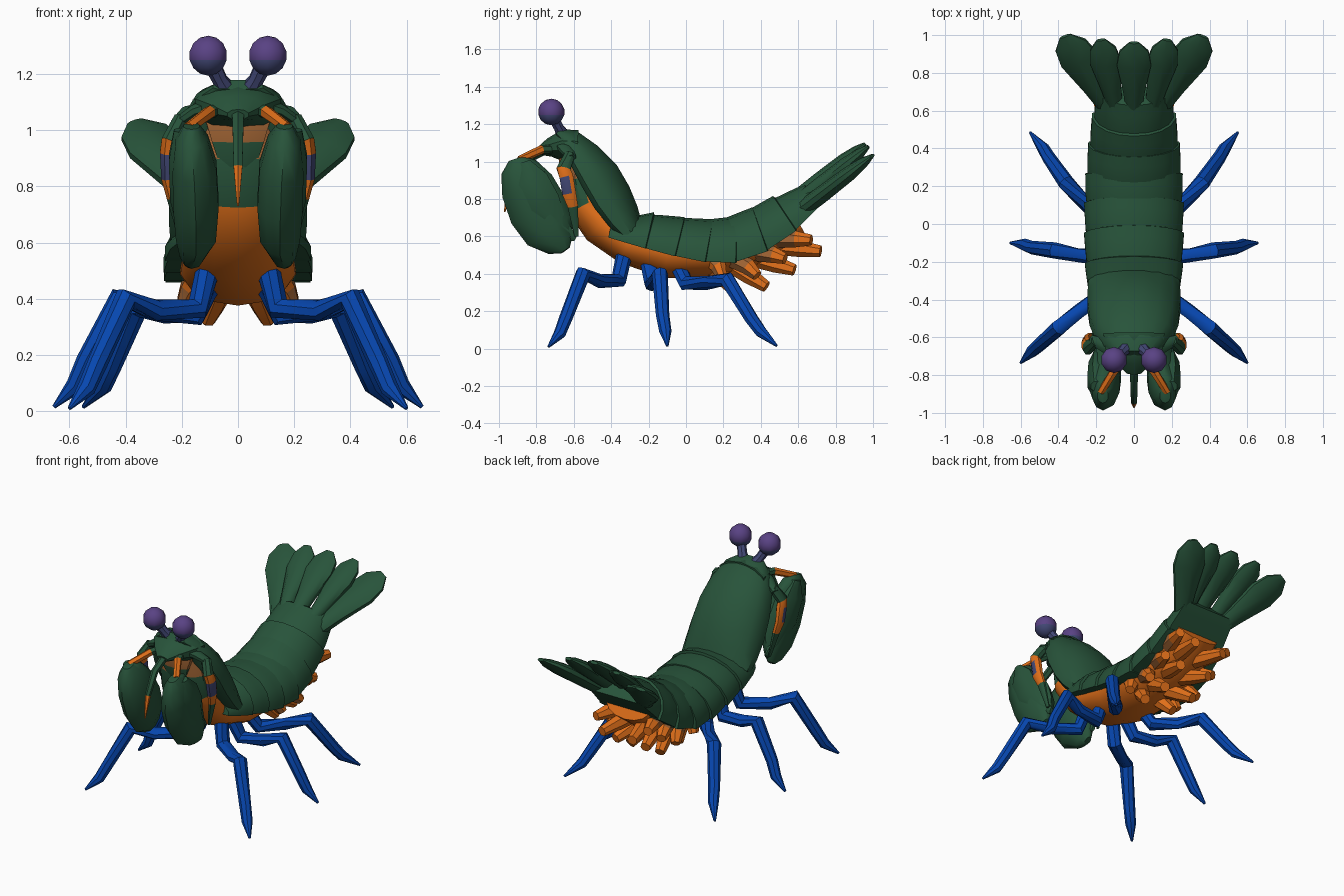
import bpy, bmesh, math
from mathutils import Vector

cube = bpy.data.objects.get("Cube")
if cube:
    bpy.data.objects.remove(cube)


def material(name, rgb):
    m = bpy.data.materials.new(name)
    m.use_nodes = True
    m.diffuse_color = (*rgb, 1)
    m.node_tree.nodes["Principled BSDF"].inputs["Base Color"].default_value = (*rgb, 1)
    return m


GREEN = material("shell green", (0.021, 0.088, 0.043))
ORANGE = material("belly orange", (0.75, 0.16, 0.01))
BROWN = material("face brown", (0.36, 0.13, 0.035))
BLUE = material("leg blue", (0.002, 0.062, 0.43))
PURPLE = material("eye purple", (0.1, 0.055, 0.23))
SLATE = material("stalk slate", (0.055, 0.065, 0.18))
built = []


def finish(name, bm, mats, rule=None):
    bmesh.ops.recalc_face_normals(bm, faces=bm.faces)
    if rule:
        for f in bm.faces:
            f.material_index = rule(f.calc_center_median())
    mesh = bpy.data.meshes.new(name)
    bm.to_mesh(mesh)
    bm.free()
    for m in mats:
        mesh.materials.append(m)
    ob = bpy.data.objects.new(name, mesh)
    bpy.context.collection.objects.link(ob)
    built.append(ob)


def loft(name, rings, mats, n=8, side=(1, 0, 0), floor=-1.0, flip=1, rule=None):
    """Skin elliptical rings (x, y, z, half width, half depth) along a path."""
    bm = bmesh.new()
    pts = [Vector((r[0] * flip, r[1], r[2])) for r in rings]
    hint = Vector((side[0] * flip, side[1], side[2]))
    loops = []
    for i, (p, r) in enumerate(zip(pts, rings)):
        t = (pts[min(i + 1, len(pts) - 1)] - pts[max(i - 1, 0)]).normalized()
        u = (hint - t * hint.dot(t)).normalized()
        v = u.cross(t) * flip
        loop = []
        for k in range(n):
            a = math.tau * (k + 0.5) / n
            loop.append(bm.verts.new(p + u * r[3] * math.cos(a) + v * r[4] * max(math.sin(a), floor)))
        loops.append(loop)
    for a, b in zip(loops, loops[1:]):
        for k in range(n):
            bm.faces.new((a[k], a[(k + 1) % n], b[(k + 1) % n], b[k]))
    bm.faces.new(loops[0])
    bm.faces.new(loops[-1])
    finish(name, bm, mats, rule)


def pair(name, rings, mats, **kw):
    for label, s in (("left_", 1), ("right_", -1)):
        loft(label + name, rings, mats, flip=s, **kw)


def tube(points, radii):
    return [(*p, r, r) for p, r in zip(points, radii)]


# Soft underside from throat to tail, with a green collar
loft("belly", [(0, -.59, 1.06, .13, .06), (0, -.575, .91, .16, .08), (0, -.54, .77, .17, .1),
               (0, -.45, .67, .185, .12), (0, -.31, .565, .2, .115), (0, -.1, .52, .21, .145),
               (0, .15, .52, .215, .14), (0, .4, .57, .205, .13), (0, .6, .68, .16, .09)],
     [ORANGE, GREEN, BROWN], n=14,
     rule=lambda c: 2 if c.z > .92 else int(c.z > .74 and c.y < -.55))

# Overlapping back plates: y, lower edge, crest, half width
stations = [(-.4, .6, .69, .24), (-.23, .56, .725, .255), (-.07, .52, .705, .26), (.09, .49, .69, .26),
            (.25, .485, .7, .255), (.41, .54, .755, .24), (.56, .64, .835, .22), (.7, .77, .9, .19)]
for i, (a, b) in enumerate(zip(stations, stations[1:])):
    rings = []
    for t, grow in ((-.08, .93), (.25, 1.0), (.75, 1.02), (1.1, 1.03), (1.14, .94)):
        y, low, top, w = (p + (q - p) * t for p, q in zip(a, b))
        rings.append((0, y, low, w * grow, (top - low) * grow))
    loft(f"back_plate_{i + 1}", rings, [GREEN], n=18, floor=-.12)

# Rounded shield behind the head
loft("carapace", [(0, -.69, 1.155, .09, .03), (0, -.645, 1.12, .15, .075), (0, -.585, 1.02, .21, .13),
                  (0, -.51, .9, .24, .165), (0, -.44, .78, .25, .165), (0, -.37, .68, .25, .14),
                  (0, -.31, .61, .245, .1)],
     [GREEN], n=16, floor=-.35)

# Head, brow and central spike
loft("head", [(0, -.58, 1.08, .17, .09), (0, -.66, 1.085, .16, .085), (0, -.73, 1.075, .1, .05),
              (0, -.79, 1.055, .04, .02)], [GREEN], n=10)
loft("face_plate", [(0, -.64, 1.05, .13, .04), (0, -.65, .96, .1, .035), (0, -.62, .85, .06, .02)],
     [GREEN, BROWN], n=8, rule=lambda c: int(.91 < c.z < 1.03))
pair("brow", [(.05, -.67, 1.1, .04, .03), (.15, -.645, 1.07, .04, .025), (.225, -.61, 1.02, .025, .02)],
     [GREEN], side=(0, 1, 0))
loft("rostrum_spike", tube([(0, -.74, 1.07), (0, -.87, 1.0), (0, -.94, .87), (0, -.97, .73)],
                           [.025, .022, .018, .004]), [GREEN, ORANGE], n=6, rule=lambda c: int(c.z < .85))

# Eyes on stalks, slate fading in from below
pair("eye_stalk", tube([(.035, -.65, 1.13), (.065, -.68, 1.18), (.1, -.715, 1.25)], [.04, .028, .032]), [SLATE])
for label, s in (("left", 1), ("right", -1)):
    bm = bmesh.new()
    bmesh.ops.create_uvsphere(bm, u_segments=10, v_segments=7, radius=.071)
    bmesh.ops.translate(bm, verts=bm.verts, vec=(s * .106, -.72, 1.265))
    finish(label + "_eye", bm, [PURPLE, SLATE], lambda c: int(c.z < 1.24))

# Large folded claws: inner and outer lobes, hanging from jointed arms
pair("claw", [(.165, -.91, 1.015, .03, .04), (.165, -.895, .97, .06, .1), (.155, -.85, .87, .082, .145),
              (.15, -.79, .74, .085, .16), (.15, -.73, .63, .075, .14), (.165, -.67, .56, .045, .085),
              (.17, -.645, .525, .02, .03)], [GREEN], n=10)
pair("claw_outer_lobe", [(.2, -.86, 1.0, .03, .03), (.2, -.83, .9, .05, .1), (.195, -.77, .77, .05, .11),
                         (.18, -.68, .64, .03, .06), (.17, -.59, .59, .01, .02)], [GREEN])
pair("claw_link", tube([(.07, -.68, 1.07), (.1, -.77, 1.065), (.175, -.89, 1.01)], [.022, .024, .02]),
     [GREEN, ORANGE], n=6, rule=lambda c: int(c.y < -.77))
pair("claw_arm", [(.2, -.62, 1.04, .03, .03), (.245, -.655, .96, .03, .04), (.25, -.64, .92, .03, .04),
                  (.25, -.625, .83, .025, .04), (.235, -.605, .76, .02, .03), (.2, -.585, .6, .008, .012)],
     [GREEN, ORANGE, SLATE],
     rule=lambda c: 2 if .85 < c.z < .9 and c.y < -.61 else int(.76 < c.z < .97))

# Walking legs: hip, elbow, knee, shin, tip
legs = {
    "front_leg": [(.1, -.325, .53), (.145, -.36, .365), (.29, -.46, .36), (.4, -.55, .4), (.5, -.64, .17),
                  (.54, -.675, .08), (.6, -.735, .01)],
    "middle_leg": [(.1, -.2, .46), (.15, -.18, .345), (.3, -.165, .36), (.42, -.14, .4), (.54, -.125, .18),
                   (.58, -.11, .09), (.655, -.1, .015)],
    "rear_leg": [(.1, -.05, .46), (.15, 0, .35), (.26, .11, .35), (.36, .22, .37), (.45, .35, .16),
                 (.48, .4, .09), (.55, .485, .015)],
}
for name, path in legs.items():
    pair(name, tube(path, [.044, .043, .038, .043, .036, .033, .007]), [BLUE], side=(.3, 1, .2))

# Stubby swimming limbs in rows under the abdomen, brown at the outer roots
rows = [(.13, .45, .24, .325), (.26, .44, .43, .33), (.38, .48, .58, .42), (.48, .55, .72, .52)]
for i, (y, z, ty, tz) in enumerate(rows):
    my, mz = (y + ty) / 2, (z + tz) / 2
    pair(f"inner_swimmeret_{i + 1}", tube([(.06, y, z), (.085, my, mz), (.11, ty, tz)], [.05, .046, .032]),
         [ORANGE], n=7)
    pair(f"outer_swimmeret_{i + 1}", tube([(.13, y, z + .04), (.165, my - .01, mz + .05), (.19, ty - .05, tz + .06)],
                                          [.055, .045, .03]), [ORANGE, BROWN], n=7,
         rule=lambda c: int(c.y < my - .01 and c.x * c.x > .03))


# Fan of five tail blades that widen toward rounded tips
def blade(base, tip, w):
    b, t = Vector(base), Vector(tip)
    return [(*b.lerp(t, f), w * g, d) for f, g, d in
            ((0, .4, .045), (.35, .65, .045), (.7, 1, .04), (.88, .85, .028), (1, .3, .01))]


loft("tail_center_blade", blade((0, .58, .79), (0, .96, 1.095), .095), [GREEN], n=10)
pair("tail_inner_blade", blade((.09, .58, .76), (.175, .975, 1.08), .085), [GREEN], n=10)
pair("tail_outer_blade", blade((.12, .59, .72), (.365, .995, 1.03), .108), [GREEN], n=10)

# Smooth shading with crisp edges
bpy.ops.object.select_all(action='DESELECT')
for ob in built:
    ob.select_set(True)
bpy.context.view_layer.objects.active = built[0]
bpy.ops.object.shade_smooth_by_angle(angle=math.radians(40))
